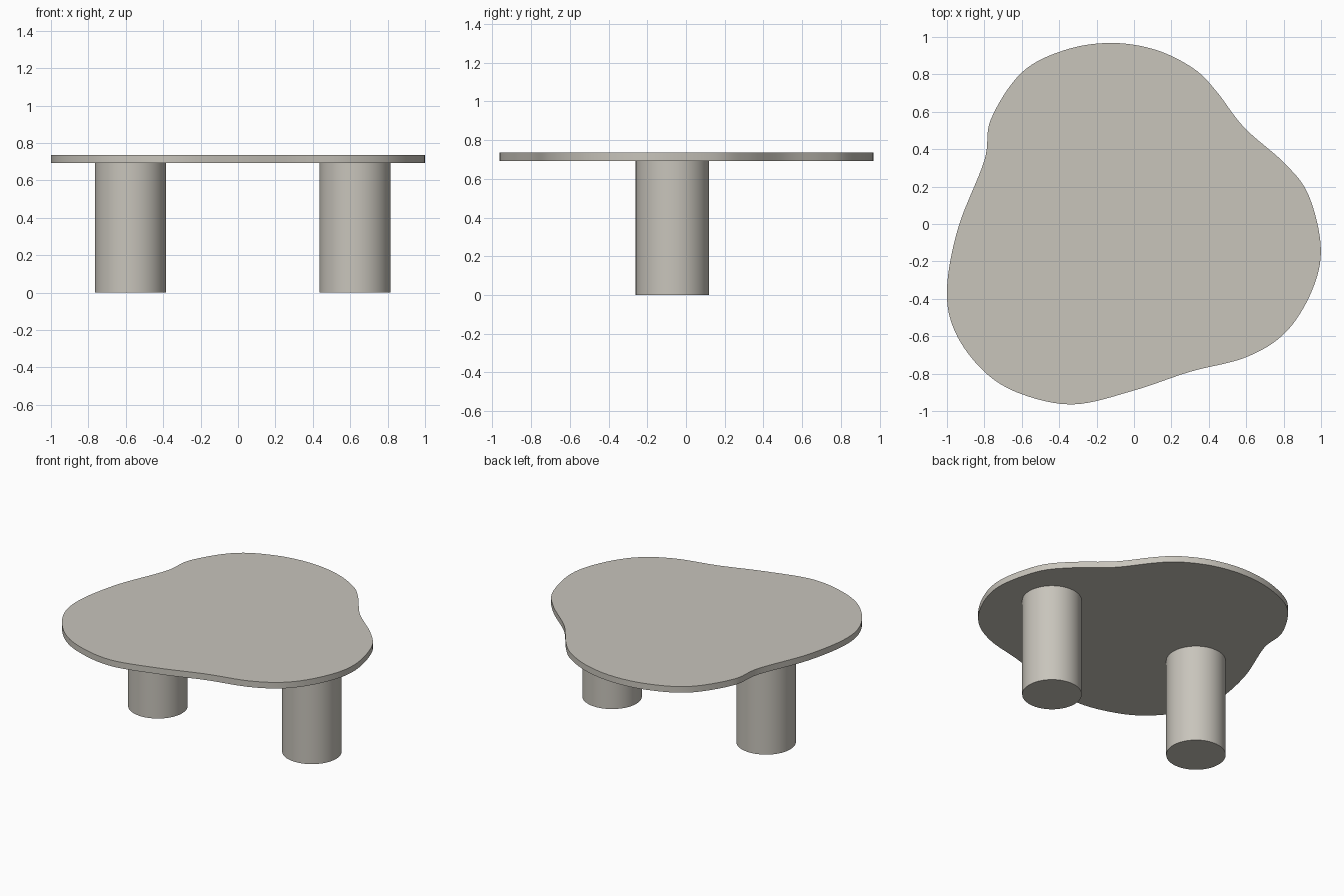
import bpy, bmesh, math
from mathutils import Vector

if "Cube" in bpy.data.objects:
    bpy.data.objects.remove(bpy.data.objects["Cube"])

stone = bpy.data.materials.new("warm grey stone")
stone.diffuse_color = (0.58, 0.555, 0.50, 1)
stone.use_nodes = True
stone.node_tree.nodes["Principled BSDF"].inputs["Base Color"].default_value = stone.diffuse_color

TOP, UNDER = 0.735, 0.692

# Rounded three-lobed outline of the table top, clockwise from the back
OUTLINE = [(-0.12, 0.968), (0.12, 0.93), (0.32, 0.83), (0.44, 0.71), (0.59, 0.515),
           (0.81, 0.32), (0.935, 0.15), (0.999, -0.13), (0.95, -0.36), (0.81, -0.58),
           (0.60, -0.712), (0.30, -0.79), (0.0, -0.89), (-0.32, -0.964), (-0.60, -0.91),
           (-0.80, -0.79), (-0.955, -0.58), (-1.0, -0.35), (-0.94, -0.02), (-0.80, 0.34),
           (-0.765, 0.56), (-0.60, 0.81), (-0.37, 0.93)]


def smooth_loop(points, steps):
    """Closed Catmull-Rom curve through the points."""
    p = [Vector(q) for q in points]
    n, out = len(p), []
    for i in range(n):
        a, b, c, d = p[i - 1], p[i], p[(i + 1) % n], p[(i + 2) % n]
        for s in range(steps):
            t = s / steps
            out.append(0.5 * (2 * b + (c - a) * t + (2 * a - 5 * b + 4 * c - d) * t ** 2
                              + (3 * b - a - 3 * c + d) * t ** 3))
    return out


def prism(name, loop, z0, z1):
    """Extrude a closed outline from z0 to z1, smooth round the side."""
    bm = bmesh.new()
    face = bm.faces.new([bm.verts.new((v[0], v[1], z0)) for v in loop])
    ext = bmesh.ops.extrude_face_region(bm, geom=[face], use_keep_orig=True)
    bmesh.ops.translate(bm, vec=(0, 0, z1 - z0),
                        verts=[g for g in ext["geom"] if isinstance(g, bmesh.types.BMVert)])
    bmesh.ops.recalc_face_normals(bm, faces=bm.faces)
    mesh = bpy.data.meshes.new(name)
    bm.to_mesh(mesh)
    bm.free()
    mesh.materials.append(stone)
    obj = bpy.data.objects.new(name, mesh)
    bpy.context.collection.objects.link(obj)
    bpy.ops.object.select_all(action='DESELECT')
    obj.select_set(True)
    bpy.context.view_layer.objects.active = obj
    bpy.ops.object.shade_smooth_by_angle(angle=math.radians(30))
    return obj


# Table top
prism("table_top", smooth_loop(OUTLINE, 8), UNDER, TOP)

# Two thick round legs
for name, cx in (("left_leg", -0.575), ("right_leg", 0.625)):
    ring = [(cx + 0.19 * math.cos(math.tau * i / 64), -0.07 + 0.19 * math.sin(math.tau * i / 64))
            for i in range(64)]
    prism(name, ring, 0, UNDER)
